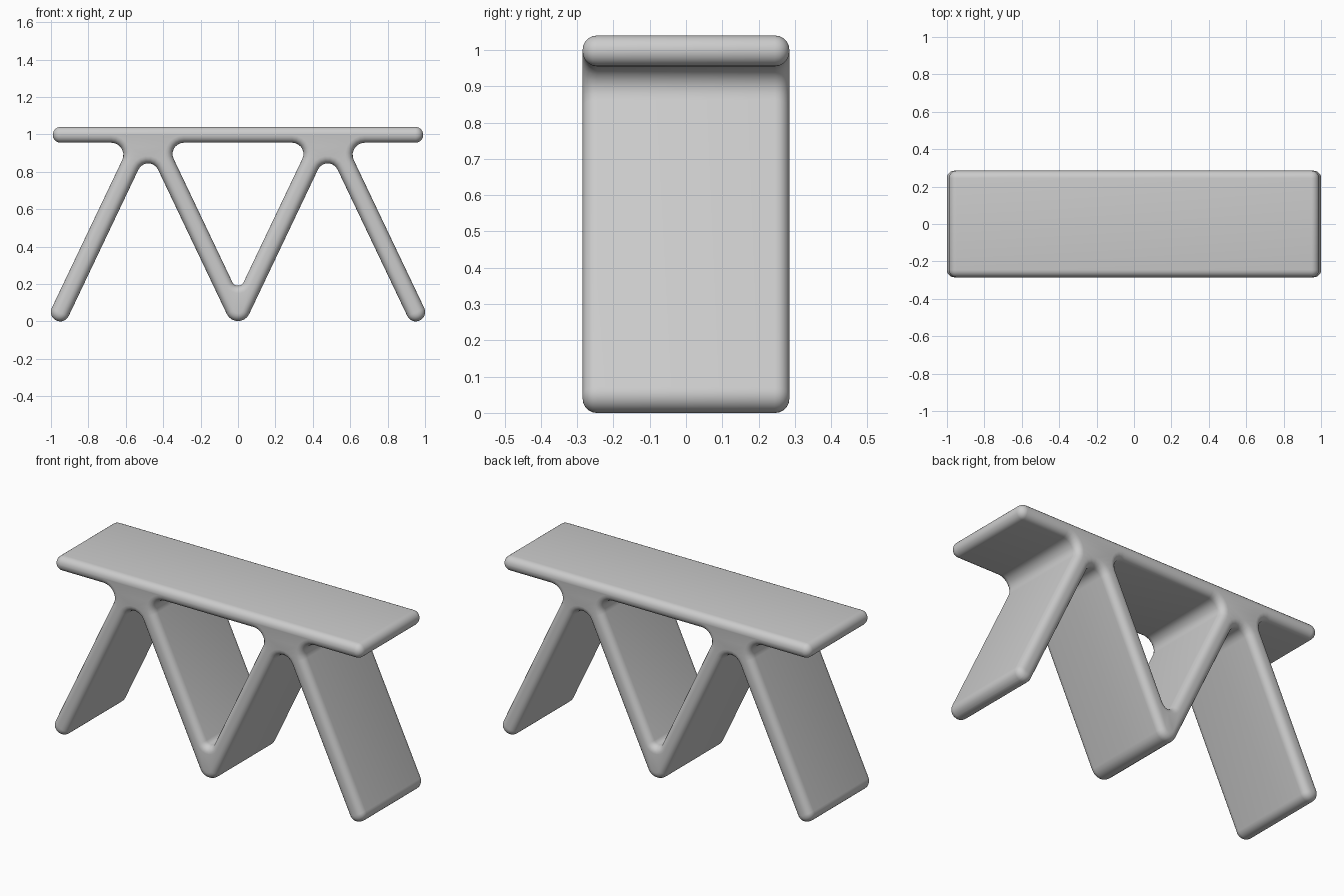
import bpy, bmesh, math
from mathutils import Vector

if "Cube" in bpy.data.objects:
    bpy.data.objects.remove(bpy.data.objects["Cube"], do_unlink=True)

# Main dimensions
TOP, UNDER, REACH = 1.04, 0.955, 0.99     # slab top, slab underside, slab half length
HALF_DEPTH, ROUND = 0.285, 0.04           # half depth and rounding of front/back rims
APEX_X, APEX_Z, SLOPE, HALF = 0.48, 1.038, 2.1, 0.05   # leg centre lines
SHIFT = HALF * math.hypot(1, SLOPE)       # leg half thickness measured vertically


def rounded(corners, steps=7):
    """Fillet each (x, z, radius) corner; return (point, outward normal) pairs."""
    result = []
    for i, (x, z, r) in enumerate(corners):
        p = Vector((x, z))
        a = (p - Vector(corners[i - 1][:2])).normalized()
        b = (Vector(corners[(i + 1) % len(corners)][:2]) - p).normalized()
        na, nb = Vector((a.y, -a.x)), Vector((b.y, -b.x))
        sign = 1 if a.x * b.y - a.y * b.x > 0 else -1
        centre = p - sign * r * (na + nb) / (1 + na.dot(nb))
        turn = math.atan2(na.x * nb.y - na.y * nb.x, na.dot(nb))
        for k in range(steps + 1):
            t = turn * k / steps
            n = Vector((na.x * math.cos(t) - na.y * math.sin(t),
                        na.x * math.sin(t) + na.y * math.cos(t)))
            q = centre + sign * r * n
            if not result or (q - result[-1][0]).length > 0.001:
                result.append((q, n))
    return result


# Outer outline: slab, splayed end legs and the middle V, left half mirrored
along = Vector((1, SLOPE)).normalized()
across = Vector((-along.y, along.x)) * HALF
foot = Vector((-APEX_X - (APEX_Z - HALF) / SLOPE, HALF)) - along * HALF
join = (APEX_Z + SHIFT - UNDER) / SLOPE
left = [
    (-REACH, TOP, 0.042),
    (-REACH, UNDER, 0.042),
    (-APEX_X - join, UNDER, 0.065),
    (*(foot + across), HALF - 0.001),
    (*(foot - across), HALF - 0.001),
    (-APEX_X, APEX_Z - SHIFT, 0.058),
]
v_base = APEX_Z - APEX_X * SLOPE
right = [(-x, z, r) for x, z, r in reversed(left)]
outer = left + [(0, v_base - SHIFT, 0.066)] + right

# Opening between the middle V and the slab
opening = [(0, v_base + SHIFT, 0.033),
           (-APEX_X + join, UNDER, 0.06),
           (APEX_X - join, UNDER, 0.06)]

# Sweep both outlines front to back with rounded rims
arc = [math.radians(90) * k / 5 for k in range(6)]
rims = [(ROUND * (1 - math.sin(t)), HALF_DEPTH - ROUND * (1 - math.cos(t))) for t in reversed(arc)]
sections = [(inset, -y) for inset, y in reversed(rims)]
sections = [(ROUND * (1 - math.cos(t)), -HALF_DEPTH + ROUND * (1 - math.sin(t))) for t in reversed(arc)]
sections += [(inset, -y) for inset, y in reversed(sections)]

bm = bmesh.new()
cap_edges = {0: [], len(sections) - 1: []}
for outline in (rounded(outer), rounded(opening)):
    rings = [[bm.verts.new((p.x - d * n.x, y, p.y - d * n.y)) for p, n in outline]
             for d, y in sections]
    count = len(outline)
    for lower, upper in zip(rings, rings[1:]):
        for i in range(count):
            j = (i + 1) % count
            bm.faces.new((lower[i], lower[j], upper[j], upper[i]))
    for index, edges in cap_edges.items():
        ring = rings[index]
        edges += [bm.edges.get((ring[i], ring[(i + 1) % count])) for i in range(count)]

# Front and back faces
for index, edges in cap_edges.items():
    bmesh.ops.triangle_fill(bm, use_beauty=True, use_dissolve=False, edges=edges,
                            normal=(0, -1 if index == 0 else 1, 0))
bmesh.ops.recalc_face_normals(bm, faces=bm.faces)

mesh = bpy.data.meshes.new("table_slab_and_legs")
bm.to_mesh(mesh)
bm.free()
table = bpy.data.objects.new("table_slab_and_legs", mesh)
bpy.context.collection.objects.link(table)

# Plain grey finish
grey = bpy.data.materials.new("light_grey")
grey.use_nodes = True
colour = (0.6, 0.6, 0.6, 1)
grey.diffuse_color = colour
grey.node_tree.nodes["Principled BSDF"].inputs["Base Color"].default_value = colour
mesh.materials.append(grey)

bpy.ops.object.select_all(action="DESELECT")
table.select_set(True)
bpy.context.view_layer.objects.active = table
bpy.ops.object.shade_smooth_by_angle(angle=math.radians(40))
